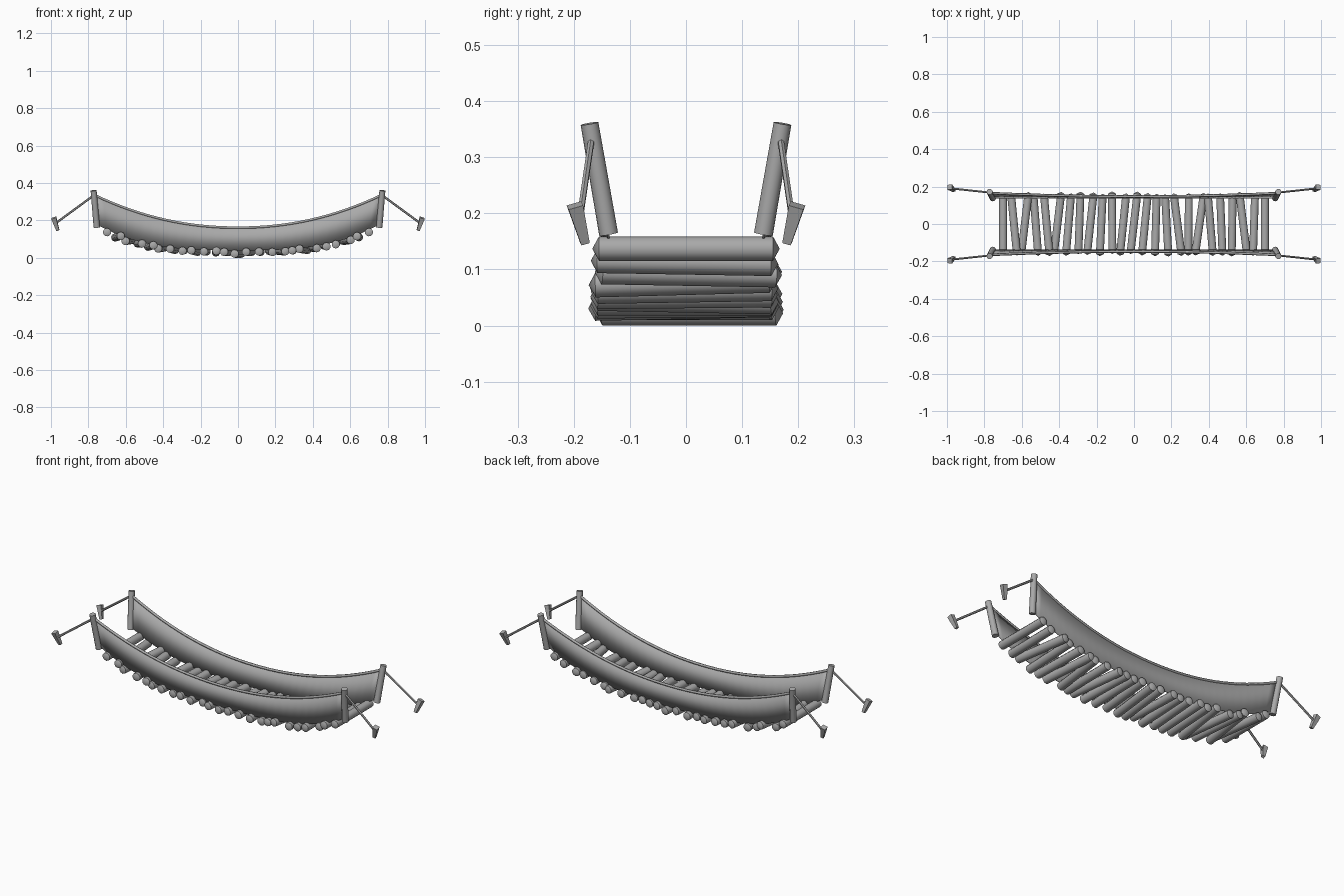
import bpy, bmesh, math, random
from mathutils import Vector, Matrix

random.seed(4)
if "Cube" in bpy.data.objects:
    bpy.data.objects.remove(bpy.data.objects["Cube"])

grey = bpy.data.materials.new("weathered grey")
grey.use_nodes = True
grey.diffuse_color = (0.4, 0.4, 0.4, 1)
grey.node_tree.nodes["Principled BSDF"].inputs["Base Color"].default_value = (0.4, 0.4, 0.4, 1)


def add_object(name, bm, smooth=True):
    bmesh.ops.recalc_face_normals(bm, faces=bm.faces)
    mesh = bpy.data.meshes.new(name)
    bm.to_mesh(mesh)
    bm.free()
    mesh.materials.append(grey)
    obj = bpy.data.objects.new(name, mesh)
    bpy.context.collection.objects.link(obj)
    if smooth:
        bpy.ops.object.select_all(action="DESELECT")
        obj.select_set(True)
        bpy.context.view_layer.objects.active = obj
        bpy.ops.object.shade_smooth_by_angle(angle=math.radians(50))
    return obj


def rod(name, start, end, r1, r2, sides=10, tip=0.0, smooth=True):
    """Tapered rod between two points, optionally with blunt pointed ends."""
    start, end = Vector(start), Vector(end)
    axis = end - start
    bm = bmesh.new()
    bmesh.ops.create_cone(bm, cap_ends=True, segments=sides, radius1=r1,
                          radius2=r2, depth=axis.length)
    if tip:
        caps = [f for f in bm.faces if abs(f.normal.z) > 0.9]
        for vert in bmesh.ops.poke(bm, faces=caps)["verts"]:
            vert.co.z += math.copysign(tip, vert.co.z)
    turn = axis.to_track_quat("Z", "Y").to_matrix().to_4x4()
    bm.transform(Matrix.Translation((start + end) / 2) @ turn)
    return add_object(name, bm, smooth)


def deck_height(x):
    return 0.032 + 0.105 * (abs(x) / 0.7) ** 3


def rail_point(x, side):
    t = abs(x) / 0.765
    return Vector((x, side * (0.147 + 0.018 * t * t), 0.162 + 0.173 * t ** 2.1))


# Deck logs, laid a little unevenly
log_count = 25
for i in range(log_count):
    x = -0.7 + 1.4 * i / (log_count - 1)
    inner = 0 if i in (0, log_count - 1) else 1
    skew = inner * random.uniform(-0.022, 0.022)
    tilt = inner * random.uniform(-0.005, 0.005)
    shift = inner * random.uniform(-0.008, 0.008)
    z = deck_height(x)
    if i == log_count // 2:
        z, tilt = 0.022, 0
    rod("deck_log_%02d" % (i + 1), (x - skew, -0.155 + shift, z - tilt),
        (x + skew, 0.155 + shift, z + tilt), 0.022, 0.022, 10, 0.012)

steps = 32
xs = [-0.765 + 1.53 * i / steps for i in range(steps + 1)]
for side, label in ((-1, "front"), (1, "back")):
    # Sagging side panel
    bm = bmesh.new()
    rows = []
    for x in xs:
        top = rail_point(x, side)
        low = Vector((x * 0.985, side * 0.138, deck_height(x) + 0.008))
        rows.append((bm.verts.new(low), bm.verts.new(top)))
    for a, b in zip(rows, rows[1:]):
        bm.faces.new((a[0], b[0], b[1], a[1]))
    panel = add_object(label + "_side_panel", bm)
    solid = panel.modifiers.new("thickness", "SOLIDIFY")
    solid.thickness = 0.004
    solid.offset = 0

    # Hand rope along the panel's upper edge
    curve = bpy.data.curves.new(label + "_hand_rope", "CURVE")
    curve.dimensions = "3D"
    curve.bevel_depth = 0.007
    curve.bevel_resolution = 1
    curve.use_fill_caps = True
    spline = curve.splines.new("POLY")
    spline.points.add(len(xs) - 1)
    for point, x in zip(spline.points, xs):
        point.co = (*rail_point(x, side), 1)
    curve.materials.append(grey)
    bpy.context.collection.objects.link(bpy.data.objects.new(label + "_hand_rope", curve))

    # Leaning posts, guy ropes and tapered ground stakes
    for end, hand in ((-1, "right"), (1, "left")):
        place = label + "_" + hand
        rod(place + "_post", (end * 0.755, side * 0.138, 0.163),
            (end * 0.772, side * 0.172, 0.36), 0.017, 0.016, 12)
        rod(place + "_guy_rope", (end * 0.77, side * 0.168, 0.335),
            (end * 0.975, side * 0.19, 0.185), 0.006, 0.006, 6)
        rod(place + "_stake", (end * 0.963, side * 0.18, 0.147),
            (end * 0.985, side * 0.198, 0.214), 0.011, 0.019, 4, smooth=False)
